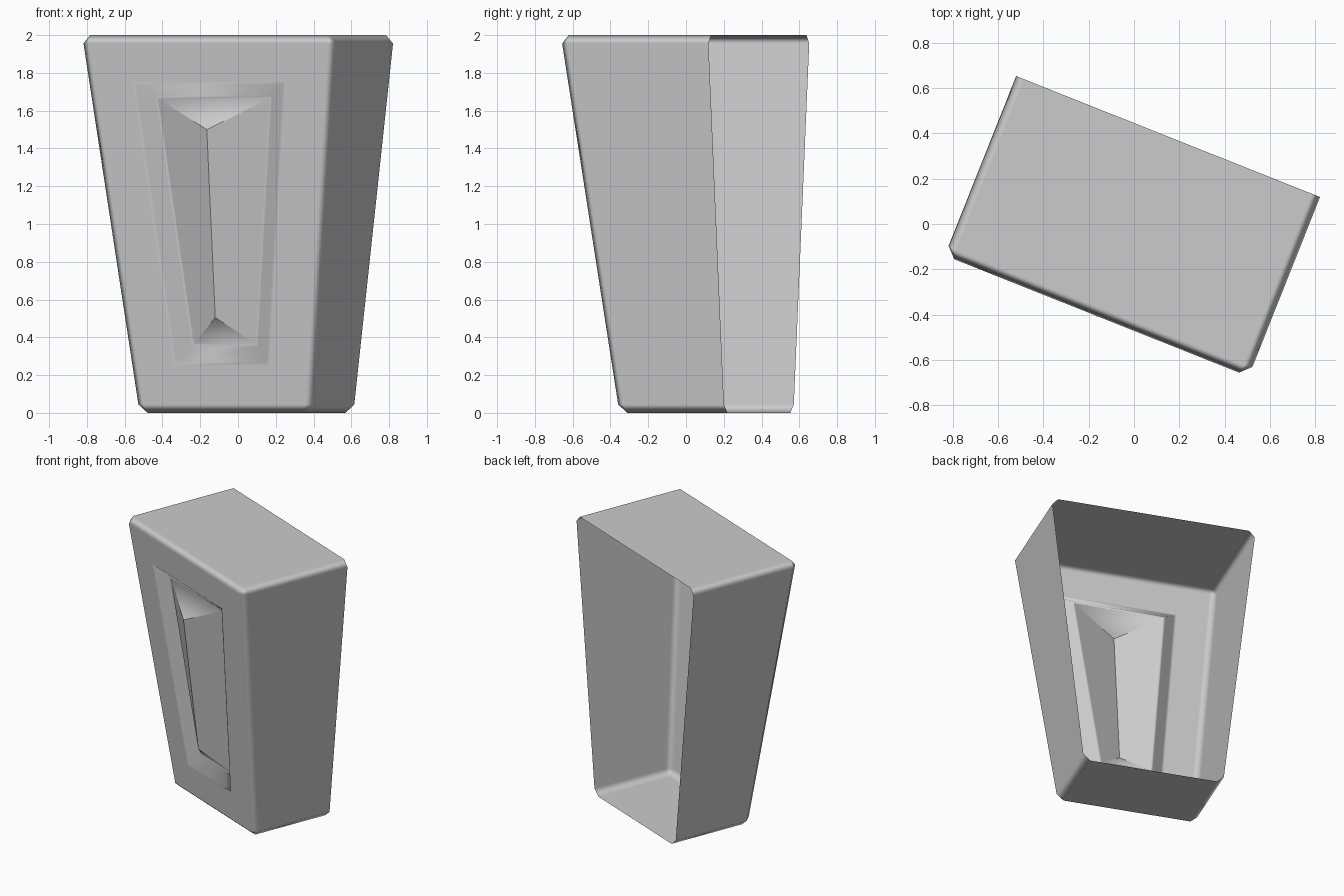
import bpy, bmesh, math

cube = bpy.data.objects.get("Cube")
if cube:
    bpy.data.objects.remove(cube, do_unlink=True)

grey = bpy.data.materials.new("plain grey")
grey.use_nodes = True
colour = (0.6, 0.6, 0.6, 1)
grey.diffuse_color = colour
grey.node_tree.nodes["Principled BSDF"].inputs["Base Color"].default_value = colour

BACK = 0.415
bm = bmesh.new()


def front_y(z):
    """Depth of the leaning front plane at a height."""
    return -0.20 - 0.121 * z


def ring(z_low, z_high, half_low, half_high, y_at):
    """Four corners of a trapezoid, anticlockwise as seen from the front."""
    corners = [(-half_low, z_low), (half_low, z_low),
               (half_high, z_high), (-half_high, z_high)]
    return [bm.verts.new((x, y_at(z), z)) for x, z in corners]


def bridge(outer, inner):
    for i in range(4):
        j = (i + 1) % 4
        bm.faces.new((outer[i], outer[j], inner[j], inner[i]))


def loop_edges(loop):
    return [bm.edges.get((loop[i], loop[(i + 1) % 4])) for i in range(4)]


# Tapered shell, open at the back
back = ring(0, 2, 0.4955, 0.7265, lambda z: BACK)
front = ring(0, 2, 0.4955, 0.7265, front_y)
bridge(back, front)

# Sunken panel in the front
rim = ring(0.26, 1.745, 0.264, 0.426, front_y)
floor = ring(0.36, 1.67, 0.182, 0.324, lambda z: front_y(z) + 0.07)
bridge(front, rim)
bridge(rim, floor)

# Raised hipped ridge inside the panel
low, high = [bm.verts.new((0, front_y(z) - 0.057, z)) for z in (0.505, 1.5)]
bl, br, tr, tl = floor
for corners in ((bl, br, low), (br, tr, high, low), (tr, tl, high), (tl, bl, low, high)):
    bm.faces.new(corners)

# Chamfers on the shell, then finer ones around the panel
shell_edges = loop_edges(front) + [bm.edges.get(pair) for pair in zip(back, front)]
panel_edges = loop_edges(rim) + loop_edges(floor)
for edges, width in ((shell_edges, 0.045), (panel_edges, 0.01)):
    bmesh.ops.bevel(bm, geom=edges, offset=width, offset_type='OFFSET',
                    segments=1, profile=0.5, affect='EDGES')

# Soft chamfers, crisp ridge
for face in bm.faces:
    face.smooth = True
for vert in bm.verts:
    if abs(vert.co.x) < 0.001 and vert.co.y < front_y(vert.co.z) - 0.04:
        for edge in vert.link_edges:
            edge.smooth = False

mesh = bpy.data.meshes.new("tapered_block")
bm.to_mesh(mesh)
bm.free()
mesh.materials.append(grey)
block = bpy.data.objects.new("tapered_block", mesh)
bpy.context.collection.objects.link(block)
block.rotation_euler.z = math.radians(-21.7)
block.location.x = -0.003
weighted = block.modifiers.new("flat_face_normals", 'WEIGHTED_NORMAL')
weighted.keep_sharp = True
weighted.weight = 100
